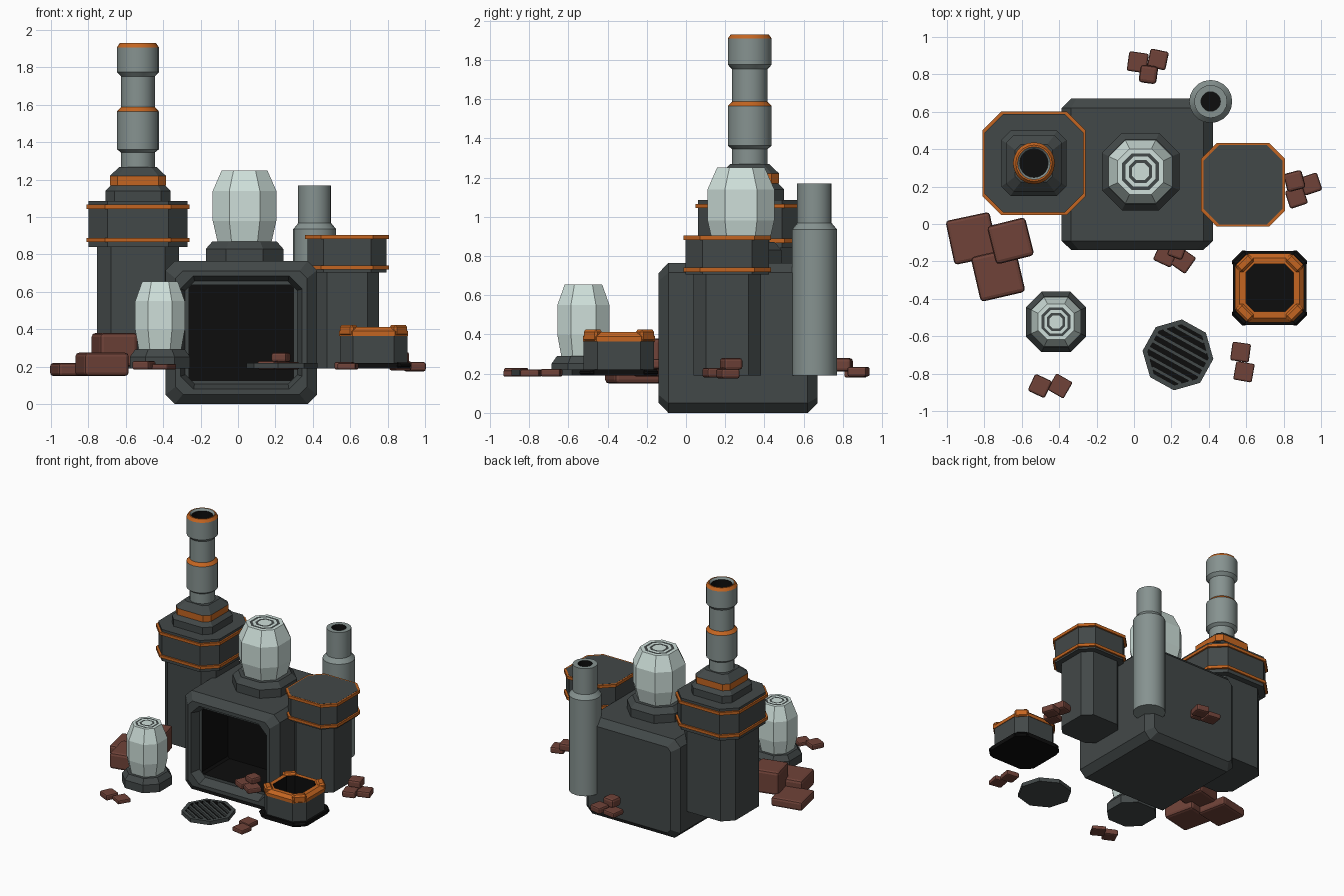
import bpy, bmesh, math
from mathutils import Matrix, Vector

if "Cube" in bpy.data.objects:
    bpy.data.objects.remove(bpy.data.objects["Cube"])


def mat(name, col):
    m = bpy.data.materials.new(name)
    m.diffuse_color = (*col, 1)
    m.use_nodes = True
    m.node_tree.nodes["Principled BSDF"].inputs["Base Color"].default_value = m.diffuse_color
    return m


MATS = [mat("dark_metal", (0.055, 0.065, 0.065)), mat("orange_trim", (0.55, 0.13, 0.015)),
        mat("black", (0.004, 0.004, 0.004)), mat("pipe_metal", (0.24, 0.29, 0.28)),
        mat("pale_glass", (0.62, 0.74, 0.70)), mat("brick", (0.16, 0.055, 0.04))]
DARK, ORANGE, BLACK, PIPE, GLASS, BRICK = range(6)
GROUND = 0.19


def octo(hx, c, hy=None):
    """Rectangle with cut corners, 8 points."""
    hy = hx if hy is None else hy
    return [(hx, -hy + c), (hx, hy - c), (hx - c, hy), (-hx + c, hy),
            (-hx, hy - c), (-hx, -hy + c), (-hx + c, -hy), (hx - c, -hy)]


def circle(r, n=20):
    return [(r * math.cos(2 * math.pi * i / n), r * math.sin(2 * math.pi * i / n)) for i in range(n)]


def loft(name, rings, loc=(0, 0, 0), rot=None, smooth=False):
    """Skin a closed solid over (points, height, material) rings."""
    bm = bmesh.new()
    loops = [[bm.verts.new((x, y, z)) for x, y in pts] for pts, z, _ in rings]
    bm.faces.new(loops[0][::-1]).material_index = rings[0][2]
    for a, b, ring in zip(loops, loops[1:], rings[1:]):
        for i in range(len(a)):
            j = (i + 1) % len(a)
            bm.faces.new((a[i], a[j], b[j], b[i])).material_index = ring[2]
    bm.faces.new(loops[-1]).material_index = rings[-1][2]
    return finish(bm, name, loc, rot, smooth)


def finish(bm, name, loc, rot=None, smooth=False):
    bmesh.ops.recalc_face_normals(bm, faces=bm.faces)
    bm.transform(Matrix.Translation(Vector(loc)) @ (rot or Matrix()))
    me = bpy.data.meshes.new(name)
    bm.to_mesh(me)
    bm.free()
    for m in MATS:
        me.materials.append(m)
    ob = bpy.data.objects.new(name, me)
    bpy.context.collection.objects.link(ob)
    if smooth:
        bpy.ops.object.select_all(action='DESELECT')
        ob.select_set(True)
        bpy.context.view_layer.objects.active = ob
        bpy.ops.object.shade_smooth_by_angle(angle=math.radians(30))
    return ob


def box(name, size, loc, angle=0, bevel=0.0, m=DARK, seg=2):
    bm = bmesh.new()
    bmesh.ops.create_cube(bm, size=1, matrix=Matrix.Diagonal((*size, 1)))
    if bevel:
        bmesh.ops.bevel(bm, geom=bm.edges[:], offset=bevel, segments=seg, profile=0.5, affect='EDGES')
    for f in bm.faces:
        f.material_index = m
    return finish(bm, name, loc, Matrix.Rotation(math.radians(angle), 4, 'Z'))


# Furnace body, skinned from back to front, with the deep firebox mouth
B = 0.05
loft("furnace_body", [
    (octo(0.355, 0.03, 0.333), -0.67, DARK), (octo(0.405, B, 0.3825), -0.62, DARK),
    (octo(0.405, B, 0.3825), 0.09, DARK), (octo(0.352, 0.04, 0.33), 0.14, DARK),
    (octo(0.325, 0.07, 0.303), 0.14, DARK), (octo(0.30, 0.05, 0.275), 0.07, DARK),
    (octo(0.28, 0.015, 0.255), 0.07, DARK), (octo(0.28, 0.015, 0.255), -0.25, BLACK)],
    (0.0175, 0, 0.3825), Matrix.Rotation(math.pi / 2, 4, 'X'))


# Towers: narrow shaft, overhanging cap, two trim bands
def tower(name, x, y, shaft, cap, z0, z1, c, bands):
    sc = c * 0.75
    loft(name, [(octo(shaft, sc), GROUND, DARK), (octo(shaft, sc), z0, DARK),
                (octo(cap, c), z0, DARK), (octo(cap, c), z1, DARK)], (x, y, 0))
    for i, z in enumerate(bands):
        loft(f"{name}_band_{i}", [(octo(cap - 0.01, c), z - 0.011, ORANGE), (octo(cap + 0.012, c), z - 0.011, ORANGE),
                                  (octo(cap + 0.012, c), z + 0.011, ORANGE), (octo(cap - 0.01, c), z + 0.011, ORANGE)],
             (x, y, 0))


TX, TY = -0.535, 0.325
tower("chimney_tower", TX, TY, 0.22, 0.264, 0.84, 1.085, 0.10, (0.878, 1.055))
tower("side_tower", 0.583, 0.21, 0.172, 0.212, 0.705, 0.905, 0.085, (0.73, 0.893))

# Stepped plinth under the chimney
loft("chimney_plinth", [
    (octo(0.174, 0.05), 1.08, DARK), (octo(0.174, 0.05), 1.14, DARK), (octo(0.145, 0.04), 1.17, DARK),
    (octo(0.15, 0.04), 1.17, ORANGE), (octo(0.15, 0.04), 1.22, ORANGE), (octo(0.10, 0.03), 1.268, DARK)],
    (TX, TY, 0))

# Chimney stack with swollen collars and open top
stack = [(0.09, 1.26, PIPE), (0.09, 1.345, PIPE), (0.112, 1.362, PIPE), (0.112, 1.565, PIPE),
         (0.09, 1.588, ORANGE), (0.09, 1.752, PIPE), (0.112, 1.775, PIPE), (0.112, 1.908, PIPE),
         (0.097, 1.93, ORANGE), (0.088, 1.93, ORANGE), (0.076, 1.915, PIPE), (0.076, 1.78, BLACK)]
loft("chimney_stack", [(circle(r), z, m) for r, z, m in stack], (TX, TY, 0), smooth=True)

# Rear exhaust pipe
pipe = [(0.115, GROUND, PIPE), (0.115, 0.935, PIPE), (0.088, 0.968, PIPE), (0.088, 1.17, PIPE),
        (0.052, 1.17, PIPE), (0.052, 1.05, BLACK)]
loft("exhaust_pipe", [(circle(r), z, m) for r, z, m in pipe], (0.41, 0.655, 0), smooth=True)


# Glass lamps on faceted bases, with concentric rings on top
def lamp(name, loc, s, sz):
    prof = [(0.207, 0, DARK), (0.207, 0.065, DARK), (0.172, 0.105, DARK), (0.145, 0.105, DARK),
            (0.17, 0.215, GLASS), (0.17, 0.375, GLASS), (0.122, 0.485, GLASS), (0.098, 0.485, GLASS),
            (0.08, 0.485, DARK), (0.062, 0.485, GLASS), (0.045, 0.485, DARK), (0.03, 0.485, GLASS)]
    loft(name, [(octo(h * s, h * s * 0.52), z * sz, m) for h, z, m in prof], loc)


lamp("top_lamp", (0.035, 0.28, 0.765), 1, 1)
lamp("ground_lamp", (-0.417, -0.523, GROUND), 0.78, 0.96)

# Open vat with orange rim, raised rim corners and black foot
VX, VY = 0.725, -0.342
loft("vat", [
    (octo(0.197, 0.07), GROUND, BLACK), (octo(0.197, 0.07), 0.22, BLACK), (octo(0.18, 0.07), 0.22, BLACK),
    (octo(0.18, 0.07), 0.365, DARK), (octo(0.184, 0.07), 0.365, ORANGE), (octo(0.184, 0.07), 0.39, ORANGE),
    (octo(0.16, 0.06), 0.412, ORANGE), (octo(0.127, 0.045), 0.412, ORANGE), (octo(0.127, 0.045), 0.25, BLACK)],
    (VX, VY, 0))
for i in range(4):
    a = math.radians(45 + 90 * i)
    for part, r, w, z, h, m in (("rim", 0.188, 0.055, 0.393, 0.062, ORANGE), ("foot", 0.225, 0.04, 0.206, 0.032, BLACK)):
        box(f"vat_corner_{part}_{i}", (w, 0.10, h), (VX + r * math.cos(a), VY + r * math.sin(a), z),
            45 + 90 * i, 0.012, m, 1)

# Floor grate
GR = Matrix.Rotation(math.radians(-29), 4, 'Z')
GC = Vector((0.235, -0.70, 0))
loft("grate_frame", [(octo(h, h * 0.586), z, m) for h, z, m in (
    (0.176, GROUND, DARK), (0.176, 0.22, DARK), (0.15, 0.22, DARK), (0.15, 0.2, BLACK))], GC, GR)
for i in range(-3, 4):
    y = i * 0.042
    length = 2 * min(0.152, 0.152 * 1.414 - abs(y))
    box(f"grate_slat_{i + 3}", (length, 0.018, 0.018), GC + GR @ Vector((0, y, 0.209)), -29)

# Scattered bricks: x, y, bottom z, width, height, angle
bricks = [(-0.866, -0.077, 0.15, 0.24, 0.07, 12), (-0.727, -0.27, 0.15, 0.245, 0.125, 13),
          (-0.66, -0.09, 0.2, 0.21, 0.18, 14),
          (0.02, 0.865, 0.18, 0.105, 0.04, -8), (0.128, 0.88, 0.185, 0.10, 0.05, -12), (0.077, 0.80, 0.21, 0.095, 0.07, -8),
          (0.858, 0.23, 0.22, 0.10, 0.06, 15), (0.945, 0.214, 0.175, 0.10, 0.05, 18), (0.868, 0.143, 0.18, 0.10, 0.05, 18),
          (0.17, -0.165, 0.185, 0.105, 0.045, -25), (0.26, -0.195, 0.185, 0.105, 0.04, -35), (0.23, -0.14, 0.225, 0.085, 0.05, -20),
          (0.57, -0.685, 0.185, 0.10, 0.04, -8), (0.588, -0.79, 0.185, 0.10, 0.035, -10),
          (-0.503, -0.866, 0.185, 0.10, 0.045, -25), (-0.396, -0.866, 0.185, 0.10, 0.03, -30)]
for i, (x, y, z, w, h, ang) in enumerate(bricks):
    box(f"brick_{i}", (w, w, h), (x, y, z + h / 2), ang, min(0.02, h * 0.25), BRICK)
